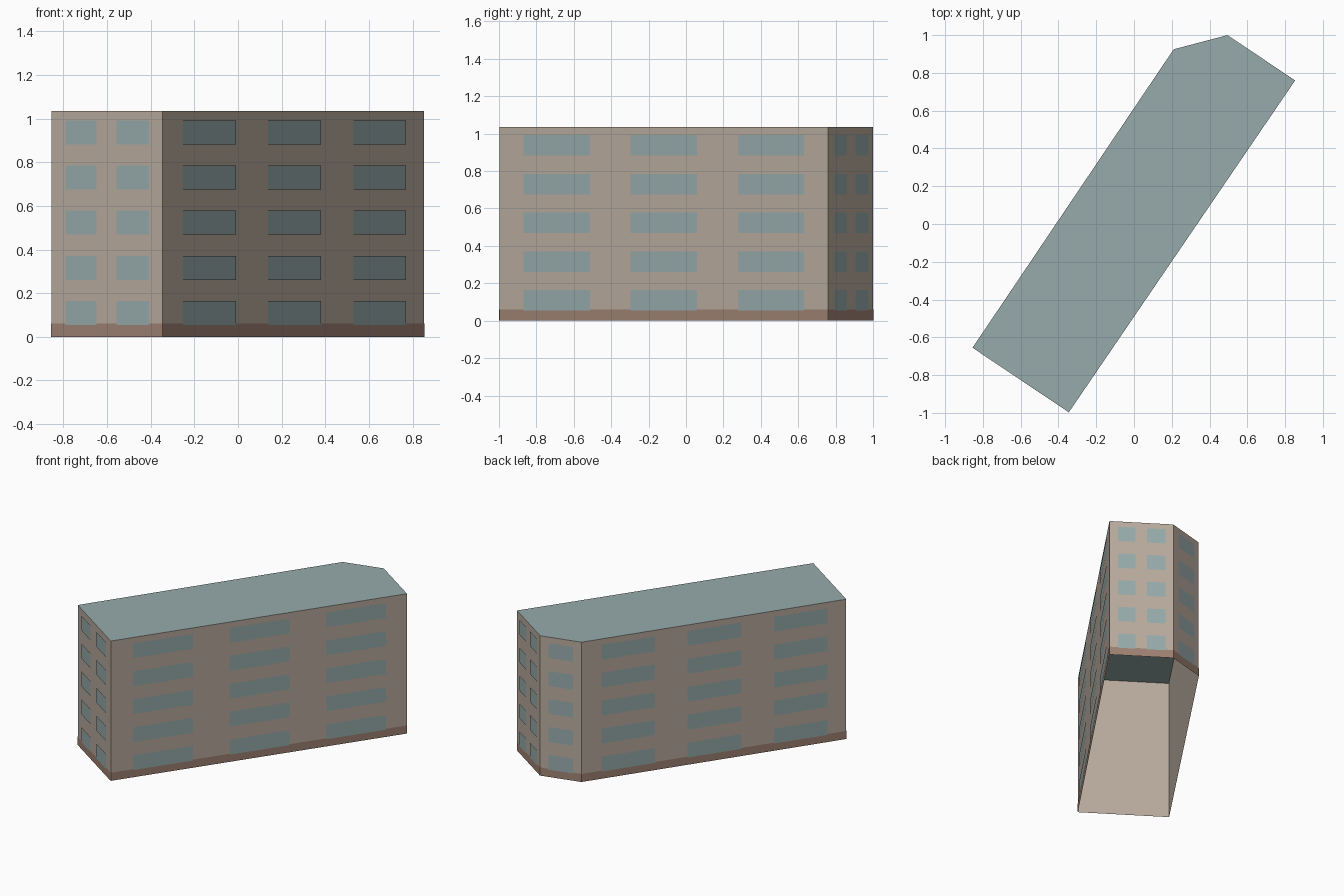
import bpy
import bmesh
from mathutils import Vector

cube = bpy.data.objects.get("Cube")
if cube:
    bpy.data.objects.remove(cube, do_unlink=True)

HEIGHT = 1.035
PLINTH_TOP = 0.06
CORNERS = [Vector(c) for c in ((-0.855, -0.655), (-0.345, -0.997), (0.853, 0.76),
                               (0.495, 1.0), (0.21, 0.925))]
# Window spans along each wall, as fractions of its length
END = ((0.13, 0.41), (0.59, 0.88))
LONG = ((0.075, 0.277), (0.4, 0.602), (0.727, 0.928))
SPLAY = ((0.21, 0.8),)
WINDOWS = (END, LONG, END, SPLAY, LONG)
FLOORS = 5


def material(name, srgb):
    linear = [((c / 255 + 0.055) / 1.055) ** 2.4 for c in srgb]
    mat = bpy.data.materials.new(name)
    mat.use_nodes = True
    mat.diffuse_color = (*linear, 1)
    bsdf = next(n for n in mat.node_tree.nodes if n.type == 'BSDF_PRINCIPLED')
    bsdf.inputs["Base Color"].default_value = (*linear, 1)
    return mat


def build(name, quads, mat):
    """Make one object from a list of corner loops."""
    bm = bmesh.new()
    for loop in quads:
        bm.faces.new([bm.verts.new(p) for p in loop])
    bmesh.ops.remove_doubles(bm, verts=bm.verts, dist=0.0001)
    mesh = bpy.data.meshes.new(name)
    bm.to_mesh(mesh)
    bm.free()
    mesh.materials.append(mat)
    obj = bpy.data.objects.new(name, mesh)
    bpy.context.collection.objects.link(obj)
    return obj


def wall_panel(side, start, end, low, high, offset=0.0):
    """Upright rectangle on one wall, moved outwards by offset."""
    a, b = CORNERS[side], CORNERS[(side + 1) % len(CORNERS)]
    along = (b - a).normalized()
    out = Vector((along.y, -along.x)) * offset
    p, q = a.lerp(b, start) + out, a.lerp(b, end) + out
    return [(p.x, p.y, low), (q.x, q.y, low), (q.x, q.y, high), (p.x, p.y, high)]


beige = material("wall beige", (184, 171, 157))
brown = material("plinth brown", (158, 129, 114))
blue_grey = material("roof and glass blue grey", (151, 170, 171))
sides = range(len(CORNERS))

# Open-bottomed wall shell and flat roof
build("walls", [wall_panel(s, 0, 1, 0, HEIGHT) for s in sides], beige)
build("roof", [[(c.x, c.y, HEIGHT) for c in CORNERS]], blue_grey)

# Painted base band
build("plinth", [wall_panel(s, 0, 1, 0, PLINTH_TOP, 0.002) for s in sides], brown)

# Window plates, floor by floor
panes = []
for side, spans in enumerate(WINDOWS):
    for floor in range(FLOORS):
        sill = 0.054 + 0.207 * floor
        panes += [wall_panel(side, a, b, sill, sill + 0.11, 0.004) for a, b in spans]
build("windows", panes, blue_grey)
